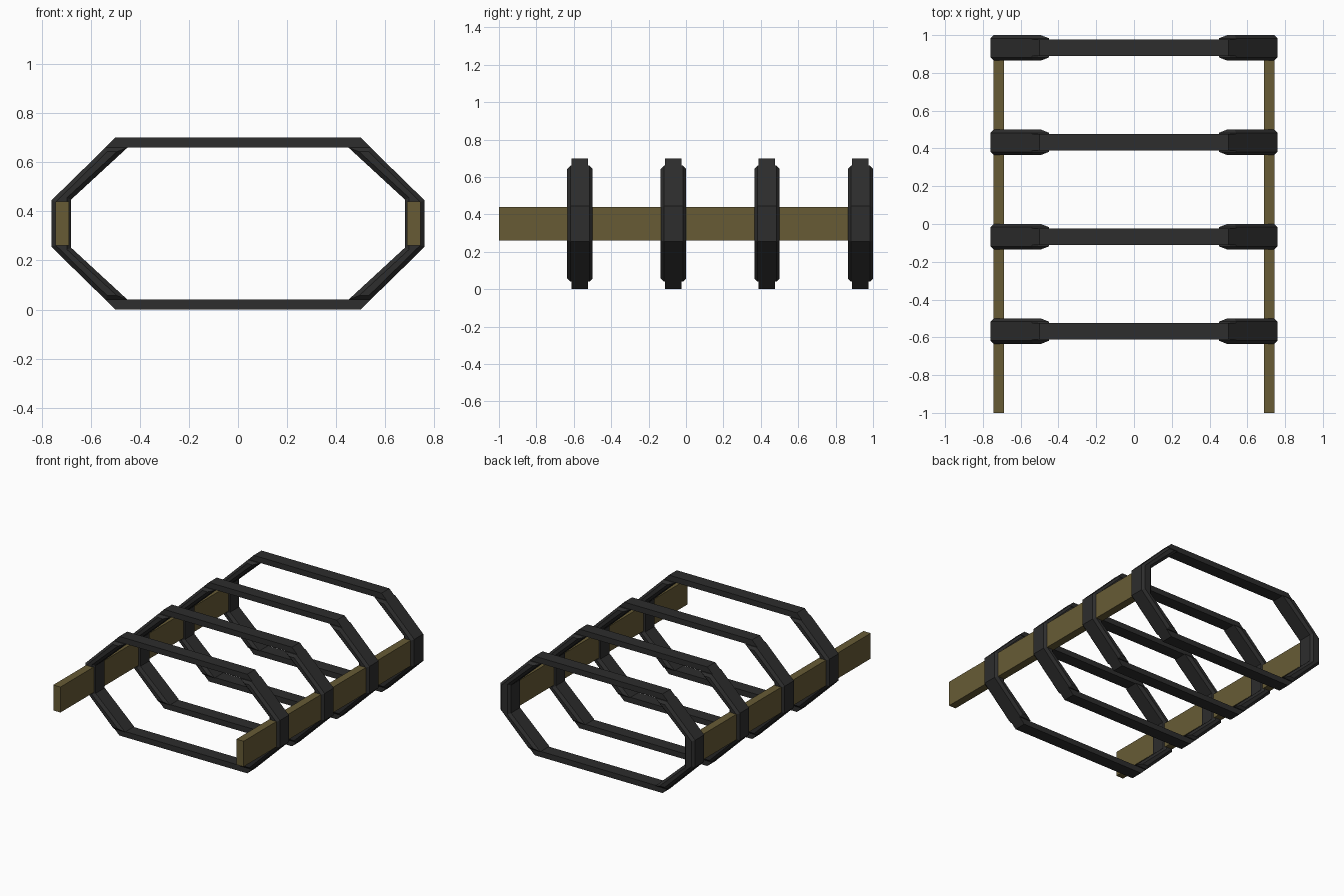
import bpy, bmesh
from mathutils import Vector

if "Cube" in bpy.data.objects:
    bpy.data.objects.remove(bpy.data.objects["Cube"])


def material(name, rgb):
    m = bpy.data.materials.new(name)
    m.diffuse_color = (*rgb, 1)
    m.use_nodes = True
    m.node_tree.nodes["Principled BSDF"].inputs["Base Color"].default_value = m.diffuse_color
    return m


DARK = material("dark grey metal", (0.026, 0.026, 0.026))
OLIVE = material("olive rail", (0.135, 0.105, 0.036))


def inset(pts, d):
    """Offset a clockwise closed outline inward by d with mitred corners."""
    out = []
    n = len(pts)
    for i in range(n):
        p, a, b = Vector(pts[i]), Vector(pts[i - 1]), Vector(pts[(i + 1) % n])
        e1, e2 = (p - a).normalized(), (b - p).normalized()
        n1, n2 = Vector((e1.y, -e1.x)), Vector((e2.y, -e2.x))
        out.append(tuple(p + (n1 + n2) * d / (1 + n1.dot(n2))))
    return out


def prism(name, layers, mat):
    """Loft matching x,z outlines (y, points) along y; caps are quad strips."""
    bm = bmesh.new()
    rings = [[bm.verts.new((x, y, z)) for x, z in pts] for y, pts in layers]
    n = len(rings[0])
    for r, s in zip(rings, rings[1:]):
        for i in range(n):
            j = (i + 1) % n
            bm.faces.new((r[i], r[j], s[j], s[i]))
    for r in (rings[0], rings[-1]):
        for i in range(n // 2 - 1):
            bm.faces.new((r[i], r[i + 1], r[n - 2 - i], r[n - 1 - i]))
    bmesh.ops.recalc_face_normals(bm, faces=bm.faces)
    me = bpy.data.meshes.new(name)
    bm.to_mesh(me)
    bm.free()
    me.materials.append(mat)
    ob = bpy.data.objects.new(name, me)
    bpy.context.collection.objects.link(ob)
    return ob


def mirror_x(ob):
    ob.modifiers.new("mirror", 'MIRROR').use_axis = (True, False, False)


H, W, D, BAR = 0.70, 0.0675, 0.017, 0.044
# bracket outline: outer edge downwards, then inner edge upwards
bracket = [(0.54, 0.66), (0.76, 0.445), (0.76, 0.255), (0.54, 0.04),
           (0.45, 0.04), (0.68, 0.252), (0.68, 0.448), (0.45, 0.66)]
small = inset(bracket, D)
top_bar = [(-0.54, 0.66), (-0.5, H), (0.5, H), (0.54, 0.66)]
low_bar = [(x, H - z) for x, z in top_bar]

# four octagonal frames
for k, y in enumerate((-0.5675, -0.0675, 0.4325, 0.9325), 1):
    mirror_x(prism(f"frame_side_{k}", [(y - W, small), (y - W + D, bracket),
                                       (y + W - D, bracket), (y + W, small)], DARK))
    prism(f"frame_top_bar_{k}", [(y - BAR, top_bar), (y + BAR, top_bar)], DARK)
    prism(f"frame_bottom_bar_{k}", [(y - BAR, low_bar), (y + BAR, low_bar)], DARK)

# side rails, ending inside the rear frame
rail = [(0.688, 0.26), (0.688, 0.44), (0.744, 0.44), (0.744, 0.26)]
mirror_x(prism("side_rail", [(-1.0, rail), (0.95, rail)], OLIVE))
